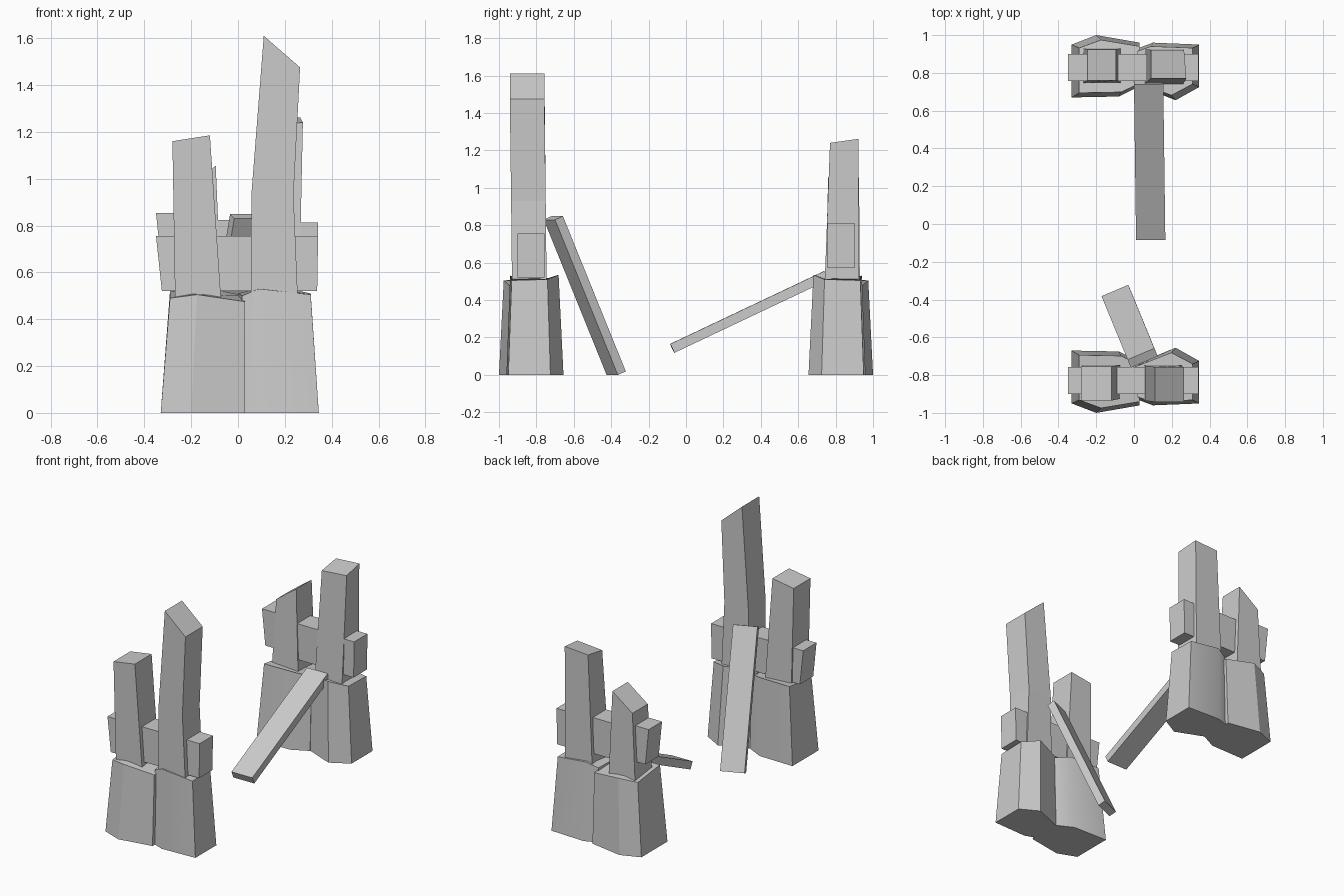
import bpy, bmesh, math
from mathutils import Vector

if "Cube" in bpy.data.objects:
    bpy.data.objects.remove(bpy.data.objects["Cube"])


def loft(name, rings, smooth=False):
    """Skin a stack of equal-sized rings and cap both ends."""
    bm = bmesh.new()
    loops = [[bm.verts.new(p) for p in ring] for ring in rings]
    n = len(loops[0])
    for a, b in zip(loops, loops[1:]):
        for i in range(n):
            j = (i + 1) % n
            bm.faces.new((a[i], a[j], b[j], b[i]))
    bm.faces.new(loops[0])
    bm.faces.new(loops[-1])
    bmesh.ops.recalc_face_normals(bm, faces=bm.faces)
    me = bpy.data.meshes.new(name)
    bm.to_mesh(me)
    bm.free()
    ob = bpy.data.objects.new(name, me)
    bpy.context.collection.objects.link(ob)
    if smooth:
        bpy.context.view_layer.objects.active = ob
        ob.select_set(True)
        bpy.ops.object.shade_smooth_by_angle(angle=math.radians(30))
        ob.select_set(False)
    return ob


def rect(x0, x1, y0, y1, z_left, z_right):
    """Four-cornered ring whose height may differ left to right."""
    return [(x0, y0, z_left), (x1, y0, z_right), (x1, y1, z_right), (x0, y1, z_left)]


def slab(name, centre, width, length, thick):
    """Plank given by the centre of its upper face and its two edge vectors."""
    c, w, l = Vector(centre), Vector(width), Vector(length)
    n = w.cross(l).normalized()
    if n.z < 0:
        n = -n
    top = [c + a * w / 2 + b * l / 2 for a, b in ((-1, -1), (1, -1), (1, 1), (-1, 1))]
    return loft(name, [top, [p - n * thick for p in top]])


# Tapered footings, mirrored front to back: outline (x, y, top height)
footings = {
    "left": (0.03, 0.89, [(-0.33, -0.95, 0.49), (-0.2, -1.0, 0.505), (0.03, -0.96, 0.475),
                          (0.03, -0.73, 0.50), (-0.08, -0.675, 0.52), (-0.33, -0.67, 0.52)]),
    "right": (0.0, 0.9, [(0.02, -0.93, 0.50), (0.1, -0.96, 0.53), (0.345, -0.95, 0.505),
                         (0.345, -0.725, 0.51), (0.22, -0.655, 0.535), (0.0, -0.745, 0.51)]),
}
for end, s in (("front", 1), ("back", -1)):
    for side, (px, k, pts) in footings.items():
        bottom = [(x, y * s, 0) for x, y, z in pts]
        top = [(px + (x - px) * k, s * (-0.83 + (y + 0.83) * 0.85), z) for x, y, z in pts]
        loft(f"{end}_{side}_footing", [bottom, top], smooth=True)

# Broken pillars
loft("front_left_pillar", [rect(-0.268, -0.07, -0.925, -0.745, 0.45, 0.45),
                           rect(-0.28, -0.12, -0.935, -0.755, 1.16, 1.185)])
loft("front_right_pillar", [rect(0.055, 0.257, -0.93, -0.745, 0.45, 0.45),
                            rect(0.057, 0.237, -0.935, -0.75, 0.93, 0.93),
                            rect(0.11, 0.265, -0.942, -0.757, 1.61, 1.475)])
loft("back_left_pillar", [rect(-0.27, -0.07, 0.745, 0.93, 0.45, 0.45),
                          rect(-0.245, -0.095, 0.76, 0.925, 0.945, 1.055)])
loft("back_right_pillar", [rect(0.055, 0.26, 0.74, 0.925, 0.45, 0.45),
                           [(0.09, 0.77, 1.225), (0.277, 0.77, 1.24),
                            (0.265, 0.922, 1.262), (0.09, 0.922, 1.25)]])

# Short wall stubs between and beside the pillars
stubs = [
    ("left", -0.35, -0.325, -0.25, 0.52, 0.61),
    ("middle", -0.095, -0.095, 0.07, 0.52, 0.58),
    ("right", 0.342, 0.338, 0.23, 0.52, 0.57),
]
for name, xt, xb, xin, zf, zb in stubs:
    for end, s, z, top in (("front", 1, zf, zf + 0.235), ("back", -1, zb, zb + 0.243)):
        y0, y1 = s * -0.9, s * -0.757
        loft(f"{end}_{name}_stub", [rect(xb, xin, y0, y1, z, z),
                                    rect(xt, xin, y0, y1, top, top)])

# Fallen slabs leaning on the footings
slab("front_leaning_slab", (-0.032, -0.52, 0.434), (0.142, 0.06, 0), (0.138, -0.336, 0.83), 0.05)
slab("back_leaning_slab", (0.083, 0.327, 0.36), (0.155, 0.002, 0), (-0.011, 0.824, 0.39), 0.052)
